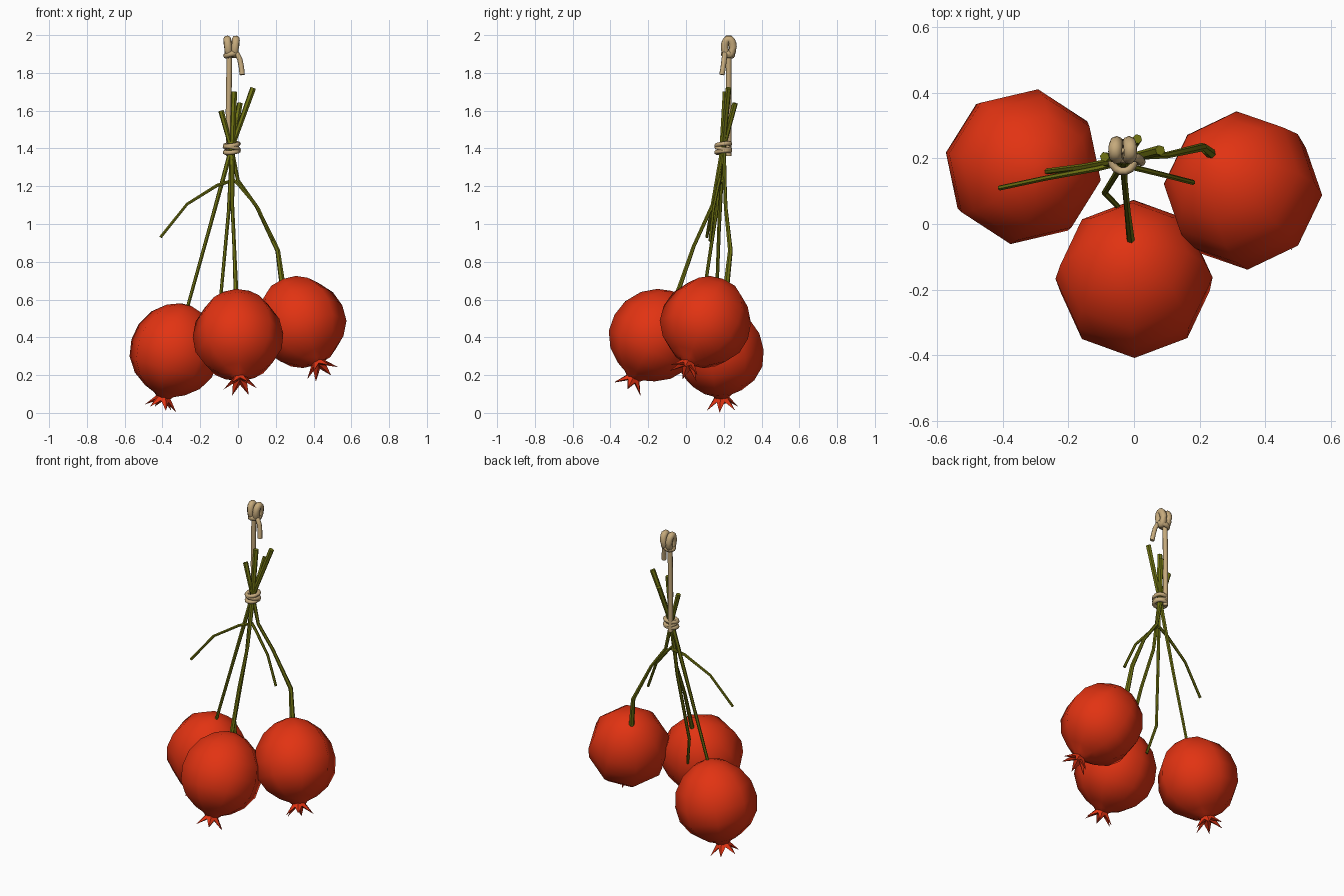
import bpy, bmesh, math
from mathutils import Vector, Matrix

if "Cube" in bpy.data.objects:
    bpy.data.objects.remove(bpy.data.objects["Cube"])


def material(name, rgb):
    m = bpy.data.materials.new(name)
    m.diffuse_color = (*rgb, 1)
    m.use_nodes = True
    m.node_tree.nodes["Principled BSDF"].inputs["Base Color"].default_value = m.diffuse_color
    return m


RED = material("pomegranate red", (0.76, 0.033, 0.006))
GREEN = material("olive stem", (0.16, 0.17, 0.006))
ROPE = material("tan twine", (0.56, 0.40, 0.20))


def finish(bm, name, mat, angle=40):
    bmesh.ops.recalc_face_normals(bm, faces=bm.faces)
    me = bpy.data.meshes.new(name)
    bm.to_mesh(me)
    bm.free()
    me.materials.append(mat)
    ob = bpy.data.objects.new(name, me)
    bpy.context.collection.objects.link(ob)
    bpy.ops.object.select_all(action='DESELECT')
    ob.select_set(True)
    bpy.context.view_layer.objects.active = ob
    bpy.ops.object.shade_smooth_by_angle(angle=math.radians(angle))
    return ob


def bridge(bm, a, b):
    n = len(a)
    for i in range(n):
        bm.faces.new((a[i], a[(i + 1) % n], b[(i + 1) % n], b[i]))


def tube(name, pts, radii, mat, sides=6, closed=False):
    """Sweep a polygon along a path; radii is one number or one per point."""
    pts = [Vector(p) for p in pts]
    n = len(pts)
    if not isinstance(radii, (list, tuple)):
        radii = [radii] * n
    bm = bmesh.new()
    rings, side = [], None
    for i, p in enumerate(pts):
        if closed:
            t = pts[(i + 1) % n] - pts[i - 1]
        else:
            t = pts[min(i + 1, n - 1)] - pts[max(i - 1, 0)]
        t.normalize()
        if side is None:
            side = t.orthogonal()
        side = (side - t * side.dot(t)).normalized()
        up = t.cross(side)
        rings.append([bm.verts.new(p + radii[i] * (math.cos(a) * side + math.sin(a) * up))
                      for a in (math.tau * k / sides for k in range(sides))])
    for a, b in zip(rings, rings[1:]):
        bridge(bm, a, b)
    if closed:
        bridge(bm, rings[-1], rings[0])
    else:
        bm.faces.new(rings[0])
        bm.faces.new(rings[-1])
    return finish(bm, name, mat, 50 if sides < 8 else 60)


# Fruit: eight-sided lathe with its own tilted axis, plus a flared crown
PROFILE = [(0.03, 0.25), (0.10, 0.226), (0.17, 0.172), (0.222, 0.09), (0.24, 0.0),
           (0.228, -0.09), (0.18, -0.165), (0.11, -0.217), (0.055, -0.24), (0.036, -0.258)]


def fruit(name, centre, axis, spin):
    q = Vector((0, 0, 1)).rotation_difference(Vector(axis).normalized())
    mat = (Matrix.Translation(centre) @ q.to_matrix().to_4x4()
           @ Matrix.Rotation(math.radians(spin), 4, 'Z'))
    bm = bmesh.new()
    rings = [[bm.verts.new((r * math.cos(math.tau * k / 8), r * math.sin(math.tau * k / 8), z))
              for k in range(8)] for r, z in PROFILE]
    for a, b in zip(rings, rings[1:]):
        bridge(bm, a, b)
    bm.faces.new(rings[0])
    bm.faces.new(rings[-1])
    bm.transform(mat)
    finish(bm, name, RED, 60)

    # Crown: zigzag rim between an outer wall and an inner cone
    bm = bmesh.new()
    ang = [math.tau * k / 12 for k in range(12)]
    base = [bm.verts.new((0.036 * math.cos(a), 0.036 * math.sin(a), -0.25)) for a in ang]
    rim = []
    for k, a in enumerate(ang):
        r, z = ((0.088, -0.317), (0.043, -0.272))[k % 2]
        rim.append(bm.verts.new((r * math.cos(a), r * math.sin(a), z)))
    heart = bm.verts.new((0, 0, -0.262))
    bridge(bm, base, rim)
    for k in range(12):
        bm.faces.new((rim[k], rim[(k + 1) % 12], heart))
    bm.faces.new(base)
    bm.transform(mat)
    finish(bm, name + "_crown", RED, 30)


fruit("left_fruit", (-0.335, 0.175, 0.33), (0.13, -0.03, 0.53), -10)
fruit("front_fruit", (0, -0.165, 0.41), (-0.02, 0.24, 0.47), 0)
fruit("right_fruit", (0.33, 0.105, 0.48), (-0.2, 0.2, 0.46), 0)

# Main stems, from fruit up through the binding to the cut ends
tube("left_stem", [(-0.27, 0.16, 0.55), (-0.15, 0.175, 0.98), (-0.035, 0.195, 1.4), (0.08, 0.225, 1.72)],
     [0.009, 0.010, 0.013, 0.016], GREEN)
tube("front_stem", [(-0.01, -0.05, 0.62), (-0.02, 0.04, 0.88), (-0.03, 0.14, 1.10),
                    (-0.03, 0.195, 1.4), (0.01, 0.26, 1.64)],
     [0.013, 0.010, 0.010, 0.013, 0.015], GREEN)
tube("right_stem", [(0.235, 0.215, 0.68), (0.21, 0.235, 0.86), (0.10, 0.21, 1.09),
                    (0.0, 0.205, 1.23), (-0.035, 0.2, 1.4), (-0.09, 0.205, 1.60)],
     [0.016, 0.013, 0.010, 0.010, 0.012, 0.015], GREEN)
tube("bare_stem", [(-0.05, 0.055, 0.45), (-0.09, 0.095, 0.63), (-0.05, 0.16, 1.06),
                   (-0.03, 0.19, 1.4), (-0.02, 0.21, 1.70)],
     [0.008, 0.009, 0.010, 0.013, 0.016], GREEN)

# Side twigs
tube("left_twig", [(-0.03, 0.19, 1.23), (-0.11, 0.17, 1.205), (-0.27, 0.14, 1.105), (-0.41, 0.11, 0.93)],
     [0.009, 0.009, 0.008, 0.008], GREEN)
tube("right_twig", [(-0.03, 0.18, 1.24), (0.01, 0.17, 1.20), (0.11, 0.145, 1.08), (0.18, 0.127, 0.91)],
     [0.009, 0.009, 0.008, 0.008], GREEN)


# Twine: binding loops, hanging line, knot and loose tail
def loop(name, centre, u, v, radius, mat=ROPE):
    c, u, v = Vector(centre), Vector(u), Vector(v)
    tube(name, [c + u * math.cos(t) + v * math.sin(t)
                for t in (math.tau * k / 14 for k in range(14))], radius, mat, 8, True)


for i, (z, tilt) in enumerate([(1.383, 0.004), (1.402, -0.006), (1.42, 0.005)]):
    loop(f"binding_loop_{i + 1}", (-0.033, 0.197, z), (0.036, 0, tilt), (0, 0.036, tilt), 0.012)

tube("hanging_line", [(-0.048, 0.226, 1.36), (-0.05, 0.226, 1.6), (-0.045, 0.226, 1.92)], 0.015, ROPE, 8)
for i, (x, lean) in enumerate([(-0.053, -0.004), (-0.015, 0.004)]):
    loop(f"knot_loop_{i + 1}", (x, 0.226, 1.937), (0, 0.022, 0), (lean, 0, 0.042), 0.021)
loop("knot_wrap", (-0.036, 0.222, 1.897), (0.027, 0, 0.006), (0, 0.022, -0.004), 0.016)
tube("loose_tail", [(-0.03, 0.21, 1.905), (-0.004, 0.205, 1.90), (0.01, 0.202, 1.87),
                    (0.018, 0.197, 1.83), (0.022, 0.19, 1.79)], 0.014, ROPE, 8)
